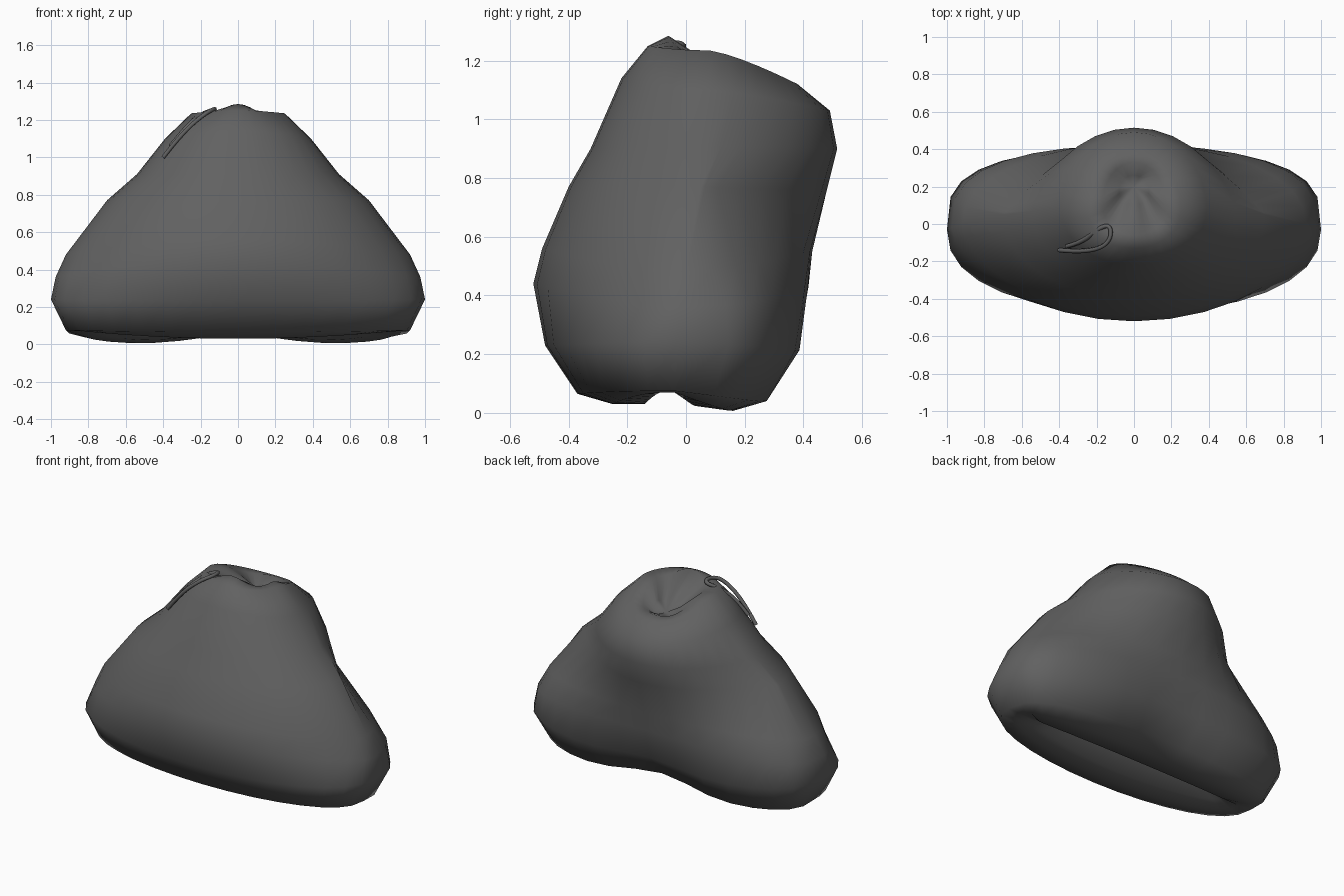
import bpy, bmesh, math

if "Cube" in bpy.data.objects:
    bpy.data.objects.remove(bpy.data.objects["Cube"])

fabric = bpy.data.materials.new("dark_grey_fabric")
fabric.diffuse_color = (0.12, 0.12, 0.12, 1)
fabric.use_nodes = True
fabric.node_tree.nodes["Principled BSDF"].inputs["Base Color"].default_value = fabric.diffuse_color

SEG = 32
# each ring: half width, (y, z) at its front, side and back, front and back squareness
RINGS = [
    (0.60, (-0.07, 0.11), (-0.05, 0.12), (-0.03, 0.11), 1.0, 1.0),
    (0.72, (-0.14, 0.03), (-0.04, 0.08), (0.06, 0.005), 0.9, 0.8),
    (0.83, (-0.25, 0.03), (-0.04, 0.07), (0.20, -0.01), 0.8, 0.65),
    (0.92, (-0.37, 0.065), (-0.04, 0.075), (0.32, 0.03), 0.8, 0.6),
    (1.00, (-0.48, 0.23), (-0.03, 0.24), (0.42, 0.20), 0.85, 0.58),
    (0.975, (-0.52, 0.44), (-0.02, 0.36), (0.43, 0.42), 1.3, 0.65),
    (0.92, (-0.49, 0.56), (0.00, 0.48), (0.43, 0.55), 1.2, 0.95),
    (0.70, (-0.40, 0.77), (0.05, 0.77), (0.48, 0.76), 1.0, 2.1),
    (0.54, (-0.325, 0.90), (0.07, 0.91), (0.515, 0.90), 0.95, 1.35),
    (0.39, (-0.22, 1.14), (0.09, 1.10), (0.49, 1.03), 0.95, 1.05),
    (0.25, (-0.13, 1.25), (0.08, 1.235), (0.38, 1.12), 0.95, 1.0),
    (0.17, (-0.06, 1.285), (0.10, 1.23), (0.33, 1.14), 0.95, 1.0),
    (0.08, (0.10, 1.18), (0.18, 1.15), (0.26, 1.115), 0.95, 1.0),
]


def ring_point(ring, i):
    w, front, side, back, front_sq, back_sq = ring
    a = 2 * math.pi * i / SEG
    c = -math.cos(a)                      # -1 at the front, +1 at the back
    end, power = (front, front_sq) if c < 0 else (back, back_sq)
    k = abs(c) if abs(c) > 1e-6 else 0.0
    x = w * math.sin(a)
    y = side[0] + (end[0] - side[0]) * k ** power
    if c < 0:
        fall = 2.0
    elif side[1] < 0.2:
        fall = 0.6
    else:
        fall = 1.3
    z = side[1] + (end[1] - side[1]) * k ** fall
    # the lower back sags into two lobes with a raised middle
    if c > 0 and z < 0.5:
        dent = math.exp(-(x / 0.35) ** 2) * k * (1 - max(z, 0) / 0.5)
        y -= 0.08 * dent
        z += 0.06 * dent
    return (x, y, max(z, 0.0))


# slouched bag with a groove underneath and a gathered hollow on top
bm = bmesh.new()
loops = [[bm.verts.new(ring_point(r, i)) for i in range(SEG)] for r in RINGS]

# small pleats round the gathered mouth
for loop, depth in ((loops[-2], 0.010), (loops[-1], 0.015)):
    for i, v in enumerate(loop):
        v.co.z += depth * (math.cos(math.pi * i / 4) - 1)

for low, high in zip(loops, loops[1:]):
    for i in range(SEG):
        j = (i + 1) % SEG
        bm.faces.new((low[i], low[j], high[j], high[i]))

# pinch point on top, seam line below
pinch = bm.verts.new((0, 0.2, 1.105))
seam = bm.verts.new((0, -0.05, 0.13))
for i in range(SEG):
    j = (i + 1) % SEG
    bm.faces.new((loops[-1][i], loops[-1][j], pinch))
    bm.faces.new((loops[0][j], loops[0][i], seam))
bmesh.ops.recalc_face_normals(bm, faces=bm.faces)

mesh = bpy.data.meshes.new("bag_body")
bm.to_mesh(mesh)
bm.free()
body = bpy.data.objects.new("bag_body", mesh)
bpy.context.collection.objects.link(body)
mesh.materials.append(fabric)
for p in mesh.polygons:
    p.use_smooth = True

# thin looped pull strap lying on the left shoulder
curve = bpy.data.curves.new("pull_strap", 'CURVE')
curve.dimensions = '3D'
curve.bevel_depth = 0.012
curve.bevel_resolution = 1
curve.resolution_u = 4
curve.use_fill_caps = True
path = [(-0.40, -0.14, 1.00), (-0.30, -0.15, 1.13), (-0.17, -0.13, 1.24),
        (-0.12, -0.07, 1.26), (-0.13, 0.00, 1.255), (-0.20, -0.03, 1.23),
        (-0.28, -0.10, 1.16), (-0.36, -0.12, 1.06)]
spline = curve.splines.new('NURBS')
spline.points.add(len(path) - 1)
for pt, co in zip(spline.points, path):
    pt.co = (*co, 1)
spline.order_u = 3
spline.use_endpoint_u = True
curve.materials.append(fabric)
strap = bpy.data.objects.new("pull_strap", curve)
bpy.context.collection.objects.link(strap)
